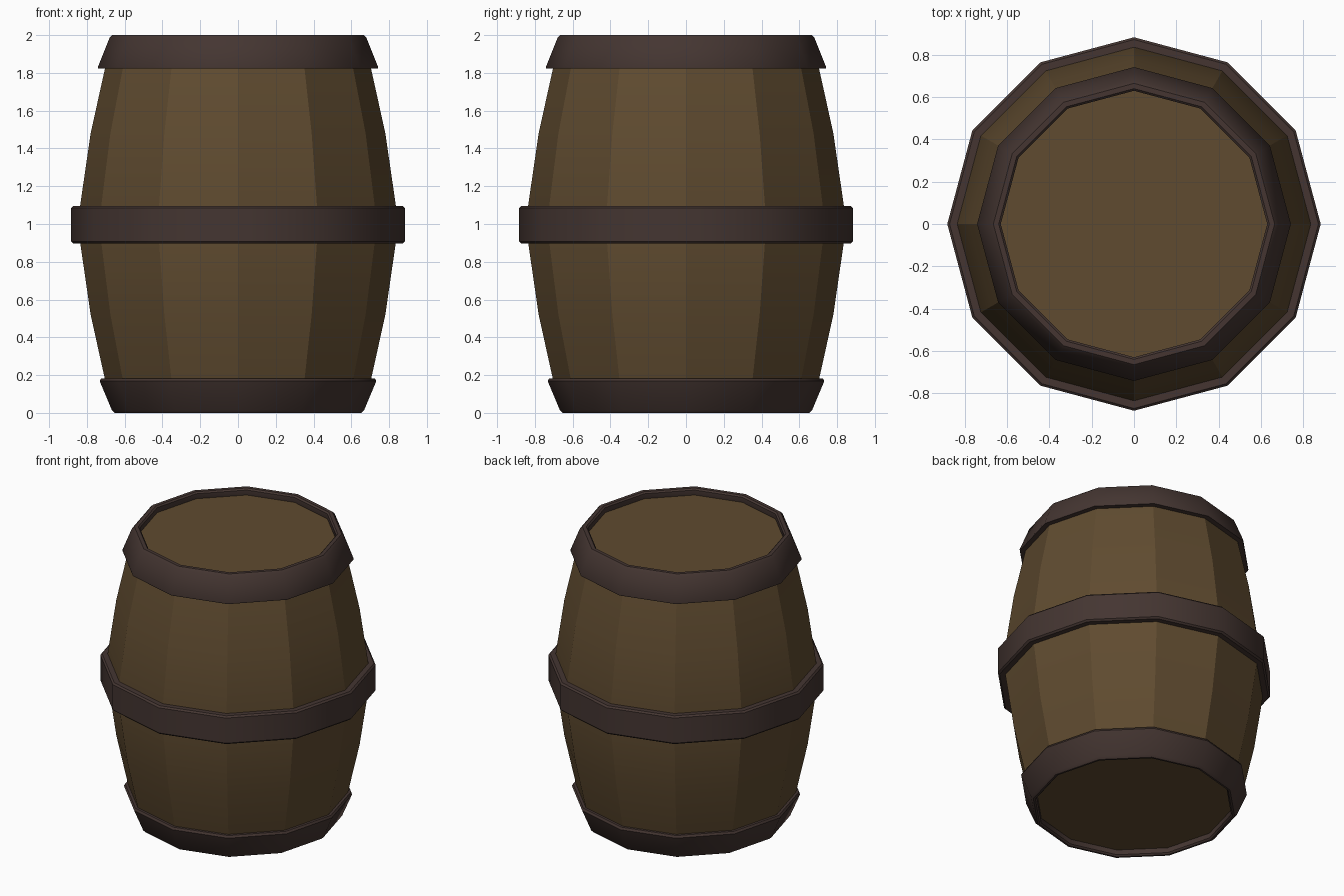
import bpy, bmesh, math

if "Cube" in bpy.data.objects:
    bpy.data.objects.remove(bpy.data.objects["Cube"])

SIDES = 12


def material(name, rgb):
    m = bpy.data.materials.new(name)
    m.diffuse_color = (*rgb, 1)
    m.use_nodes = True
    m.node_tree.nodes["Principled BSDF"].inputs["Base Color"].default_value = m.diffuse_color
    return m


wood = material("wood", (0.115, 0.070, 0.029))
iron = material("dark_iron", (0.058, 0.036, 0.031))


def lathe(name, profile, mat, angle, closed):
    """Spin an (r, z) profile into 12 sides; closed loops it, otherwise ends are capped."""
    bm = bmesh.new()
    rings = [[bm.verts.new((r * math.cos(2 * math.pi * i / SIDES),
                            r * math.sin(2 * math.pi * i / SIDES), z))
              for i in range(SIDES)] for r, z in profile]
    pairs = list(zip(rings, rings[1:]))
    if closed:
        pairs.append((rings[-1], rings[0]))
    else:
        bm.faces.new(rings[0])
        bm.faces.new(rings[-1])
    for a, b in pairs:
        for i in range(SIDES):
            j = (i + 1) % SIDES
            bm.faces.new((a[i], a[j], b[j], b[i]))
    bmesh.ops.recalc_face_normals(bm, faces=bm.faces)
    mesh = bpy.data.meshes.new(name)
    bm.to_mesh(mesh)
    bm.free()
    ob = bpy.data.objects.new(name, mesh)
    bpy.context.collection.objects.link(ob)
    mesh.materials.append(mat)
    bpy.ops.object.select_all(action='DESELECT')
    ob.select_set(True)
    bpy.context.view_layer.objects.active = ob
    bpy.ops.object.shade_smooth_by_angle(angle=math.radians(angle))
    return ob


# Bulging wooden body with sharp stave edges and recessed end caps
half = [(0.66, 0.045), (0.705, 0.18), (0.78, 0.52)]
body = half + [(0.85, 1.0)] + [(r, 2 - z) for r, z in reversed(half)]
lathe("barrel_body", body, wood, 22, False)

# Top and bottom hoops: sloped bands whose rims overhang the caps
lathe("top_hoop", [(0.63, 1.94), (0.63, 1.99), (0.64, 2.0), (0.665, 2.0),
                   (0.68, 1.985), (0.742, 1.83), (0.74, 1.822), (0.69, 1.822)],
      iron, 35, True)
lathe("bottom_hoop", [(0.63, 0.06), (0.63, 0.01), (0.64, 0.0), (0.653, 0.0),
                      (0.668, 0.015), (0.732, 0.168), (0.724, 0.183), (0.69, 0.183)],
      iron, 35, True)

# Middle hoop with chamfered edges
lathe("middle_hoop", [(0.82, 0.897), (0.872, 0.897), (0.883, 0.908),
                      (0.883, 1.085), (0.872, 1.096), (0.82, 1.096)],
      iron, 35, True)
